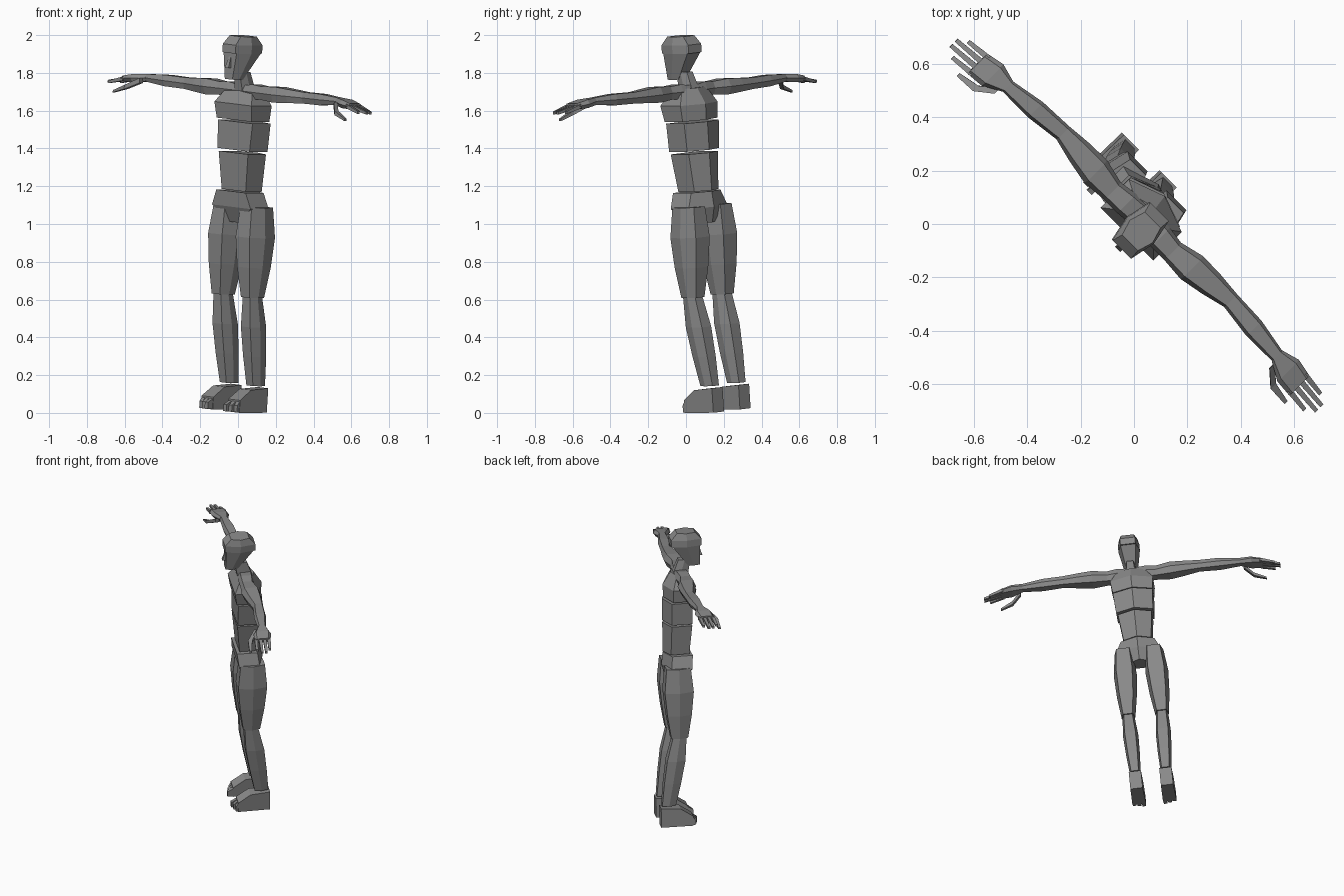
import bpy, bmesh, math
from mathutils import Matrix, Vector

cube = bpy.data.objects.get("Cube")
if cube:
    bpy.data.objects.remove(cube, do_unlink=True)

grey = bpy.data.materials.new("plain_grey")
grey.use_nodes = True
grey.diffuse_color = (.25, .25, .25, 1)
shader = grey.node_tree.nodes["Principled BSDF"]
shader.inputs["Base Color"].default_value = grey.diffuse_color

# The whole figure is turned diagonally and leans sideways a little
turn = Matrix.Rotation(-math.pi / 4, 4, 'Z')
lean = Matrix.Rotation(math.radians(5), 4, 'Y')
POSE = Matrix.Translation((-.095, .095, .013)) @ turn @ lean

# Unit outlines: plain box, six-sided limb, torso with a ridged back
BOX = [(-1, -1), (1, -1), (1, 1), (-1, 1)]
LIMB = [(-.7, -1), (.7, -1), (1, 0), (.7, 1), (-.7, 1), (-1, 0)]
TORSO = [(-1, -1), (1, -1), (1, .5), (0, 1), (-1, .5)]

# Coordinate pairs in which the outlines lie
LEVEL, SIDEWAYS, FORWARD = (0, 1), (1, 2), (0, 2)


def taper(name, outline, plane, start, end, *sizes, side=1):
    """Closed solid from start to end; sizes are half extents at even steps."""
    bm = bmesh.new()
    start, end = Vector(start), Vector(end)
    rings = []
    for step, size in enumerate(sizes):
        centre = start.lerp(end, step / (len(sizes) - 1))
        ring = []
        for point in outline:
            corner = centre.copy()
            for axis, extent, unit in zip(plane, size, point):
                corner[axis] += extent * unit
            corner.x *= side
            ring.append(bm.verts.new(POSE @ corner))
        rings.append(ring)
    for lower, upper in zip(rings, rings[1:]):
        for i in range(len(outline)):
            bm.faces.new((lower[i - 1], lower[i], upper[i], upper[i - 1]))
    bm.faces.new(rings[0])
    bm.faces.new(rings[-1])
    bmesh.ops.recalc_face_normals(bm, faces=bm.faces)
    mesh = bpy.data.meshes.new(name)
    bm.to_mesh(mesh)
    bm.free()
    mesh.materials.append(grey)
    bpy.context.collection.objects.link(bpy.data.objects.new(name, mesh))


# Head and neck
brow = (0, 0, 1.9)
taper("jaw", LIMB, LEVEL, (0, -.05, 1.76), brow, (.04, .04), (.07, .09))
taper("cranium", LIMB, LEVEL, brow, (0, 0, 1.99), (.07, .1), (.07, .1), (.06, .06))
taper("nose", BOX, LEVEL, (0, -.09, 1.82), (0, -.08, 1.88), (.014, .02), (.007, .01))
taper("neck", LIMB, LEVEL, (0, .04, 1.7), (0, .01, 1.8), (.04, .05), (.03, .04))

# Torso segments, separated by narrow gaps
taper("chest", TORSO, LEVEL, (0, .06, 1.545), (0, .05, 1.715),
      (.13, .09), (.14, .1), (.09, .05))
taper("ribs", TORSO, LEVEL, (0, .07, 1.385), (0, .07, 1.535), (.12, .09), (.13, .09))
taper("waist", TORSO, LEVEL, (0, .08, 1.17), (0, .07, 1.37), (.09, .08), (.11, .09))
taper("pelvis", TORSO, LEVEL, (0, .09, 1), (0, .07, 1.165),
      (.05, .06), (.145, .09), (.11, .09))

# Joints of the left side; the right side is mirrored
hip, knee, ankle = (.1, .08, 1.09), (.11, .08, .61), (.1, .155, .14)
heel, arch, ball = (.1, .21, .065), (.1, .08, .06), (.1, 0, .033)
collar, shoulder = (.02, .04, 1.7), (.16, .03, 1.7)
elbow, wrist, knuckles = (.445, .053, 1.7), (.715, .03, 1.705), (.855, .01, 1.69)
thumb_root, thumb_joint, thumb_tip = (.73, -.01, 1.69), (.79, -.06, 1.65), (.87, -.07, 1.62)

for side, label in ((1, "left_"), (-1, "right_")):
    # Leg
    taper(label + "thigh", LIMB, LEVEL, hip, knee,
          (.06, .08), (.075, .095), (.065, .08), (.045, .055), side=side)
    taper(label + "shin", LIMB, LEVEL, knee, ankle,
          (.04, .045), (.05, .06), (.045, .055), (.035, .045), side=side)

    # Foot
    taper(label + "heel", BOX, FORWARD, heel, arch, (.04, .065), (.043, .06), side=side)
    taper(label + "instep", BOX, FORWARD, arch, ball, (.043, .06), (.045, .033), side=side)
    for toe, name in enumerate(("big", "middle", "small")):
        x = .07 + .03 * toe
        taper(label + name + "_toe", BOX, FORWARD, (x, 0, .03), (x, .01 * toe - .035, .02),
              (.012, .028), (.012, .018), side=side)

    # Arm
    taper(label + "collar", LIMB, SIDEWAYS, collar, shoulder,
          (.05, .03), (.05, .04), (.045, .035), side=side)
    taper(label + "upper_arm", LIMB, SIDEWAYS, shoulder, elbow,
          (.045, .035), (.06, .042), (.05, .036), (.034, .03), side=side)
    taper(label + "forearm", LIMB, SIDEWAYS, elbow, wrist,
          (.034, .03), (.04, .03), (.027, .02), side=side)

    # Hand
    taper(label + "palm", LIMB, SIDEWAYS, wrist, knuckles,
          (.028, .02), (.057, .022), (.053, .015), side=side)
    for place, name in enumerate(("index", "middle", "ring", "little")):
        y = .028 * place - .03
        reach = .97 if name in ("middle", "ring") else .935
        taper(label + name + "_finger", BOX, SIDEWAYS, (.84, y, 1.69), (reach, y - .01, 1.665),
              (.011, .011), (.008, .007), side=side)
    taper(label + "thumb_base", BOX, SIDEWAYS, thumb_root, thumb_joint,
          (.014, .014), (.014, .011), side=side)
    taper(label + "thumb_end", BOX, SIDEWAYS, thumb_joint, thumb_tip,
          (.014, .011), (.008, .006), side=side)
